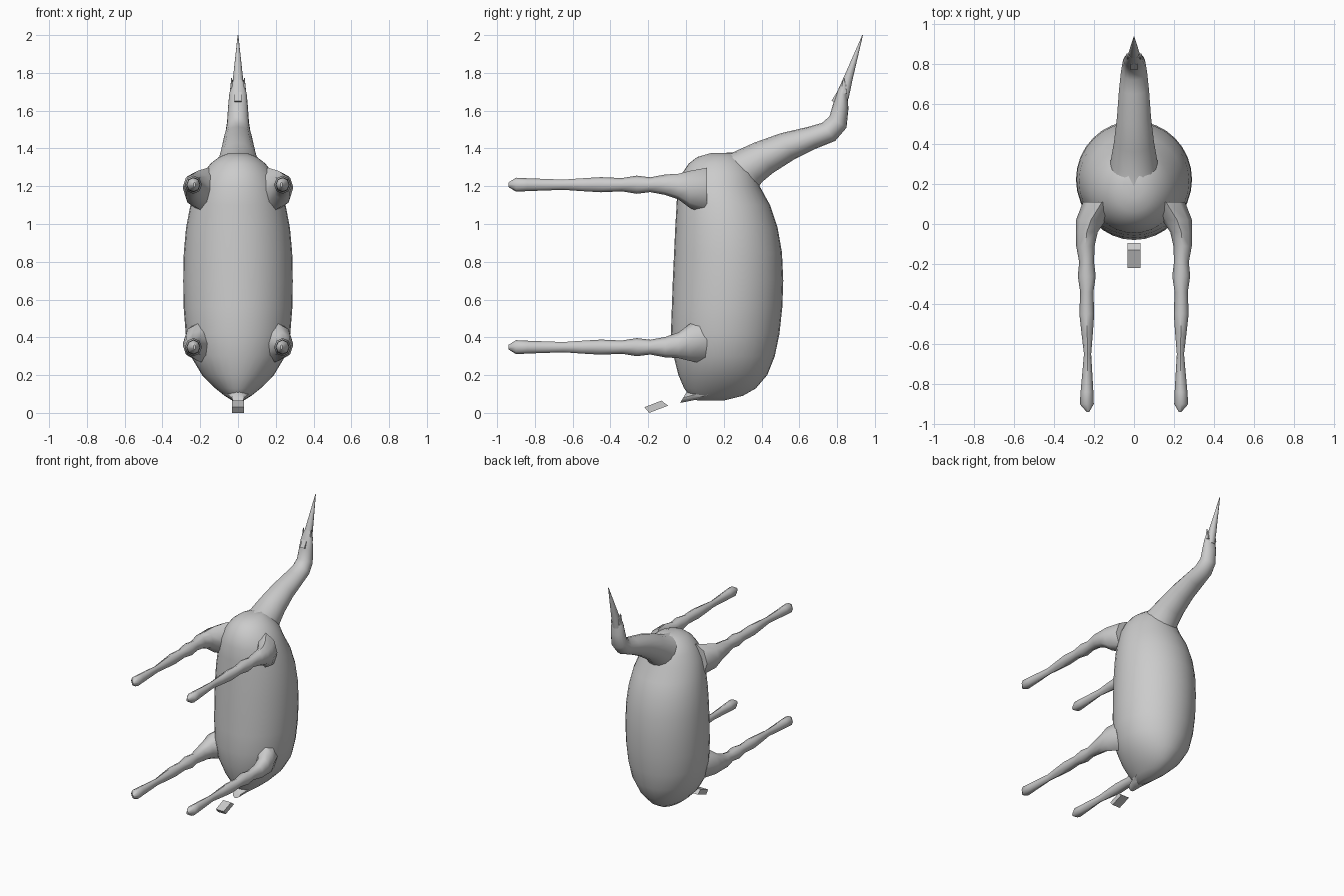
import bpy, bmesh, math
from mathutils import Vector

grey = bpy.data.materials.new("plain grey")
grey.diffuse_color = (0.6, 0.6, 0.6, 1)


def finish(name, bm, angle=50):
    bmesh.ops.recalc_face_normals(bm, faces=bm.faces)
    mesh = bpy.data.meshes.new(name)
    bm.to_mesh(mesh)
    bm.free()
    mesh.materials.append(grey)
    obj = bpy.data.objects.new(name, mesh)
    bpy.context.collection.objects.link(obj)
    bpy.ops.object.select_all(action='DESELECT')
    obj.select_set(True)
    bpy.context.view_layer.objects.active = obj
    bpy.ops.object.shade_smooth_by_angle(angle=math.radians(angle))
    return obj


def loft(name, rings, sides, angle=50):
    """Skin elliptical rings given as (centre, half axis u, half axis v)."""
    bm = bmesh.new()
    loops = []
    for c, u, v in rings:
        turns = [2 * math.pi * i / sides for i in range(sides)]
        loops.append([bm.verts.new(Vector(c) + Vector(u) * math.cos(t) + Vector(v) * math.sin(t))
                      for t in turns])
    for a, b in zip(loops, loops[1:]):
        for i in range(sides):
            j = (i + 1) % sides
            bm.faces.new((a[i], a[j], b[j], b[i]))
    bm.faces.new(loops[0])
    bm.faces.new(loops[-1])
    return finish(name, bm, angle)


def prism(name, profile, half_width):
    """Side outline in y, z extruded across x."""
    bm = bmesh.new()
    left, right = [[bm.verts.new((s * half_width, y, z)) for y, z in profile] for s in (-1, 1)]
    bm.faces.new(left)
    bm.faces.new(right)
    for i in range(len(profile)):
        j = (i + 1) % len(profile)
        bm.faces.new((left[i], left[j], right[j], right[i]))
    return finish(name, bm, 20)


# Upright barrel torso: z, front y, back y, half width
torso = [(0.065, 0.06, 0.20, 0.03), (0.09, 0.02, 0.30, 0.07), (0.13, -0.01, 0.37, 0.12),
         (0.20, -0.04, 0.43, 0.19), (0.30, -0.065, 0.47, 0.25), (0.42, -0.08, 0.495, 0.277),
         (0.56, -0.075, 0.51, 0.288), (0.70, -0.07, 0.515, 0.29), (0.85, -0.063, 0.508, 0.287),
         (0.98, -0.057, 0.485, 0.275), (1.10, -0.05, 0.445, 0.252), (1.20, -0.045, 0.39, 0.22),
         (1.27, -0.02, 0.37, 0.185), (1.32, 0.015, 0.33, 0.145), (1.355, 0.06, 0.29, 0.10),
         (1.375, 0.13, 0.25, 0.05)]
loft("torso", [((0, (f + b) / 2, z), (w, 0, 0), (0, (b - f) / 2, 0)) for z, f, b, w in torso], 32)

# Bent neck and head: upper edge y, z, lower edge y, z, half width
neck = [(0.15, 1.372, 0.34, 1.12, 0.13), (0.25, 1.38, 0.40, 1.22, 0.115),
        (0.36, 1.43, 0.46, 1.27, 0.10), (0.50, 1.48, 0.57, 1.34, 0.085),
        (0.65, 1.515, 0.69, 1.40, 0.075), (0.72, 1.535, 0.79, 1.44, 0.066),
        (0.76, 1.57, 0.85, 1.51, 0.058), (0.78, 1.64, 0.86, 1.61, 0.052),
        (0.80, 1.70, 0.855, 1.68, 0.046), (0.83, 1.765, 0.855, 1.735, 0.03)]
loft("neck_and_head",
     [((0, (a + c) / 2, (b + d) / 2), (w, 0, 0), (0, (a - c) / 2, (b - d) / 2))
      for a, b, c, d, w in neck], 16)

# Long pointed horn
horn = [(0.835, 1.67, 0.03), (0.855, 1.76, 0.028), (0.895, 1.88, 0.015), (0.935, 2.0, 0.002)]
loft("horn", [((0, y, z), (r, 0, 0), (0, r * 0.9, -r * 0.3)) for y, z, r in horn], 10)

# Small pointed bump on the face and pointed ears beside the horn
prism("face_bump", [(0.80, 1.64), (0.77, 1.652), (0.80, 1.70), (0.83, 1.68)], 0.018)
for side in (-1, 1):
    loft("ear", [((side * 0.03, 0.835, 1.69), (0.014, 0, 0), (0, 0.02, 0)),
                 ((side * 0.034, 0.835, 1.772), (0.002, 0, 0), (0, 0.003, 0))], 6)

# Slender jointed legs: y, centre x, shift toward the waist, half width, half height
leg = [(-0.94, 0.23, 0, 0.006, 0.012), (-0.90, 0.236, 0, 0.035, 0.037),
       (-0.84, 0.235, 0, 0.032, 0.034), (-0.65, 0.232, 0, 0.018, 0.027),
       (-0.55, 0.234, 0, 0.028, 0.034), (-0.45, 0.236, 0, 0.037, 0.040),
       (-0.34, 0.236, 0, 0.033, 0.035), (-0.26, 0.236, 0, 0.045, 0.048),
       (-0.19, 0.237, 0, 0.037, 0.039), (-0.11, 0.243, 0, 0.046, 0.054),
       (-0.04, 0.236, 0.01, 0.055, 0.068), (0.02, 0.215, 0.025, 0.075, 0.098),
       (0.11, 0.16, 0.035, 0.095, 0.125)]
for side in (-1, 1):
    for name, height, waist in (("front_leg", 1.208, -1), ("hind_leg", 0.348, 1)):
        loft(name, [((side * x, y, height + waist * s), (side * w, 0, 0), (0, 0, h))
                    for y, x, s, w, h in leg], 8)

# Tail stub and the separate tail tip
tail = [(0.13, 0.12, 0.09, 0.05), (0.04, 0.095, 0.05, 0.038), (-0.015, 0.08, 0.032, 0.033)]
loft("tail_stub", [((0, y, z), (w, 0, 0), (0, h * 0.5, h * 0.87)) for y, z, w, h in tail], 10)
prism("tail_tip", [(-0.22, 0.03), (-0.195, 0.0), (-0.095, 0.038), (-0.13, 0.065)], 0.033)
